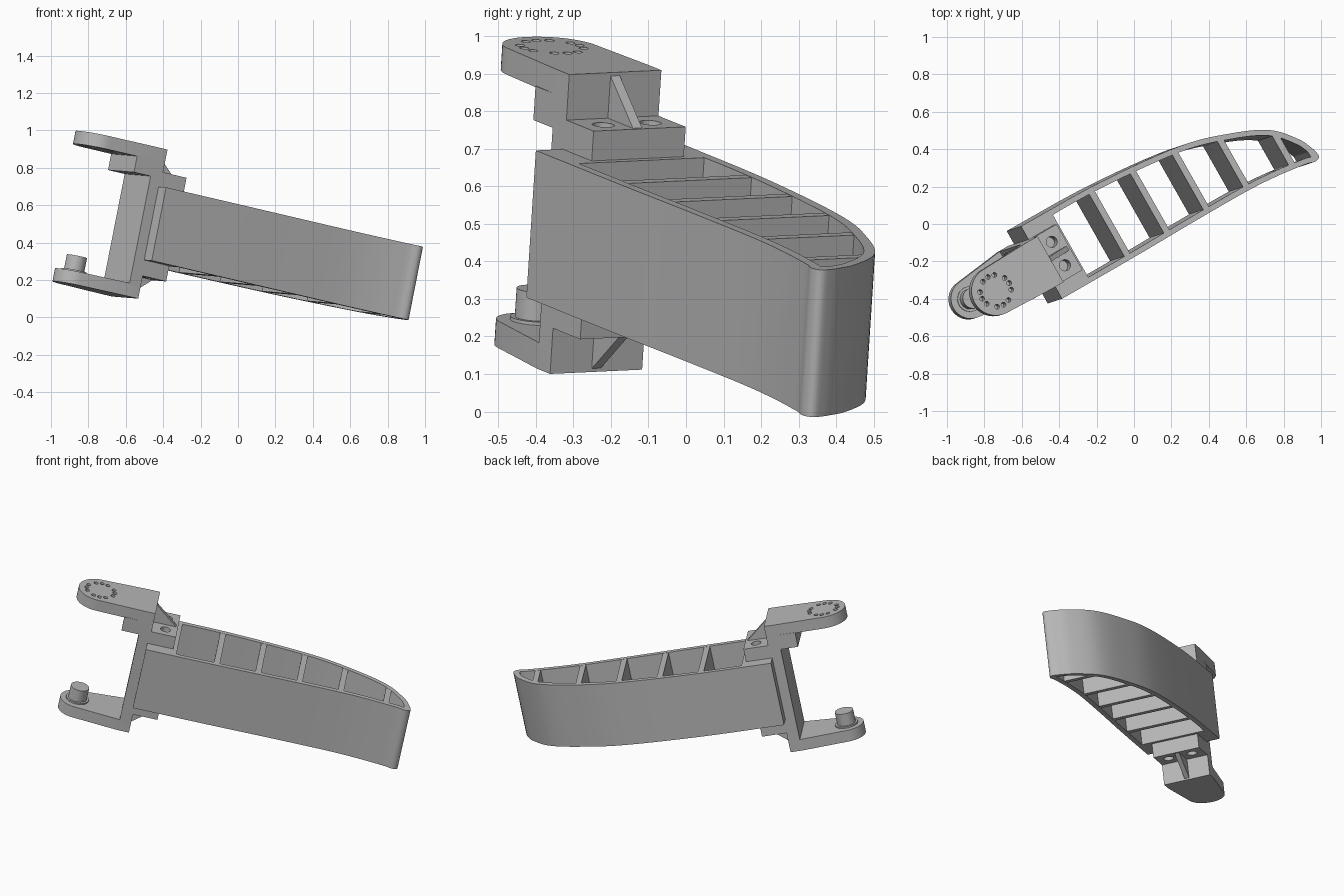
import bpy, bmesh, math
from mathutils import Vector, Matrix

cube = bpy.data.objects.get("Cube")
if cube:
    bpy.data.objects.remove(cube, do_unlink=True)

# Tilted part frame: u along the beam, v across it, w up through it
w = Vector((0.192, 0.063, 0.979)).normalized()
head = math.radians(30)
u = Vector((math.cos(head), math.sin(head), 0))
u.z = -(w.x * u.x + w.y * u.y) / w.z
u.normalize()
v = w.cross(u)
FRAME = Matrix((u, v, w)).transposed().to_4x4()

grey = bpy.data.materials.new("plain_grey")
grey.use_nodes = True
grey.diffuse_color = (0.48, 0.48, 0.48, 1)
grey.node_tree.nodes["Principled BSDF"].inputs["Base Color"].default_value = grey.diffuse_color

MID_V, MID_W = 0.093, 0.38       # symmetry planes of the part
BEAM_LO, BEAM_HI = 0.182, 0.582


def prisms(name, shapes, axis="w"):
    """Object made of extruded outlines; each shape is (points, low, high)."""
    bm = bmesh.new()
    for pts, lo, hi in shapes:
        def place(p, h):
            return (p[0], p[1], h) if axis == "w" else (p[0], h, p[1])
        a = [bm.verts.new(place(p, lo)) for p in pts]
        b = [bm.verts.new(place(p, hi)) for p in pts]
        bm.faces.new(a)
        bm.faces.new(b)
        for i in range(len(pts)):
            j = (i + 1) % len(pts)
            bm.faces.new((a[i], a[j], b[j], b[i]))
    bmesh.ops.recalc_face_normals(bm, faces=bm.faces)
    mesh = bpy.data.meshes.new(name)
    bm.to_mesh(mesh)
    bm.free()
    mesh.materials.append(grey)
    obj = bpy.data.objects.new(name, mesh)
    bpy.context.collection.objects.link(obj)
    obj.matrix_world = FRAME
    return obj


def rect(u0, u1, v0, v1):
    return [(u0, v0), (u1, v0), (u1, v1), (u0, v1)]


def circle(cu, cv, r, n=24):
    return [(cu + r * math.cos(2 * math.pi * i / n), cv + r * math.sin(2 * math.pi * i / n))
            for i in range(n)]


def cut(obj, cutter):
    mod = obj.modifiers.new("cut", "BOOLEAN")
    mod.object = cutter
    mod.solver = "EXACT"
    cutter.hide_render = True
    cutter.hide_set(True)


def smooth_path(pts, steps=6):
    """Catmull-Rom curve through the points."""
    p = [Vector(q) for q in pts]
    p = [2 * p[0] - p[1]] + p + [2 * p[-1] - p[-2]]
    out = []
    for a, b, c, d in zip(p, p[1:], p[2:], p[3:]):
        for s in range(steps):
            t = s / steps
            out.append(0.5 * (2 * b + (c - a) * t + (2 * a - 5 * b + 4 * c - d) * t * t
                              + (3 * b - a - 3 * c + d) * t ** 3))
    return out + [p[-2]]


def height_at(path, x):
    """Cross position of a path at a given length position."""
    for a, b in zip(path, path[1:]):
        if min(a.x, b.x) <= x <= max(a.x, b.x) and a.x != b.x:
            return a.y + (b.y - a.y) * (x - a.x) / (b.x - a.x)
    return path[-1].y


# Curved beam: concave front side, rounded tip, convex back side
front = smooth_path([(-0.66, -0.13), (-0.2, -0.13), (0.15, -0.126), (0.5, -0.126),
                     (0.7, -0.138), (0.87, -0.16)])
tip = smooth_path([(0.87, -0.16), (0.915, -0.172), (0.943, -0.155), (0.935, -0.11)], 4)
back = smooth_path([(0.935, -0.11), (0.893, -0.025), (0.778, 0.097), (0.577, 0.188),
                    (0.305, 0.263), (-0.17, 0.308), (-0.66, 0.316)])
outline = front + tip[1:] + back[1:]
beam = prisms("beam", [(outline, BEAM_LO, BEAM_HI)])

# Hollow inside of the beam, open above and below
WALL, CELL_START = 0.03, -0.478
inner = []
for a, b, c in zip(outline, outline[1:], outline[2:]):
    t = (c - a).normalized()
    q = b + Vector((-t.y, t.x)) * WALL
    if CELL_START < q.x < 0.905:
        inner.append(q)
inner = [Vector((CELL_START, -0.1))] + inner + [Vector((CELL_START, 0.283))]
cut(beam, prisms("beam_hollow_cutter", [(inner, BEAM_LO - 0.1, BEAM_HI + 0.1)]))

# Cross ribs
ribs = []
for pos in (-0.25, 0.0, 0.25, 0.5, 0.775):
    u1 = pos + 0.035
    near = [(pos, height_at(front, pos) + 0.01), (u1, height_at(front, u1) + 0.01)]
    far = [(u1, height_at(back, u1) - 0.01), (pos, height_at(back, pos) - 0.01)]
    ribs.append((near + far, BEAM_LO + 0.001, BEAM_HI - 0.001))
prisms("beam_ribs", ribs)

# Bracket column behind the beam
HALF = 0.141
V0, V1 = MID_V - HALF, MID_V + HALF
prisms("bracket_column", [(rect(-0.72, -0.65, V0, V1), 0.03, 0.73)])


def tongue(centre, r):
    """Tapered plate outline with a rounded free end."""
    lean = math.asin((HALF - r) / (-0.72 - centre))
    start = math.pi / 2 + lean
    span = math.pi - 2 * lean
    arc = [(centre + r * math.cos(start + span * i / 24),
            MID_V + r * math.sin(start + span * i / 24)) for i in range(25)]
    return [(-0.65, V0), (-0.65, V1), (-0.72, V1)] + arc + [(-0.72, V0)]


upper_plate = prisms("upper_plate", [(tongue(-0.995, 0.132), 0.716, 0.787)])
prisms("lower_plate", [(tongue(-0.985, 0.107), -0.027, 0.044)])
prisms("upper_plate_step", [(rect(-0.825, -0.69, V0, V1), 0.628, 0.72)])

# Bolt circle in the upper plate: four groups of three
holes = []
for group in range(4):
    for k in (-1, 0, 1):
        ang = math.radians(90 * group + 25 * k)
        holes.append((circle(-0.995 + 0.085 * math.cos(ang), MID_V + 0.085 * math.sin(ang),
                             0.013, 12), 0.68, 0.82))
cut(upper_plate, prisms("bolt_circle_cutter", holes))

# Pivot pin with a collar on the lower plate
prisms("pivot_pin", [(circle(-0.99, MID_V, 0.055, 32), 0.03, 0.13)])
prisms("pin_collar", [(circle(-0.99, MID_V, 0.068, 32), 0.03, 0.053)])

# Mounting blocks and gussets, mirrored above and below the beam
for name, side in (("upper", 1), ("lower", -1)):
    def span(a, b):
        return sorted((MID_W + side * a, MID_W + side * b))
    block = prisms(name + "_mounting_block", [(rect(-0.7, -0.502, V0, V1), *span(0.19, 0.283))])
    cut(block, prisms(name + "_screw_hole_cutter",
                      [(circle(-0.572, MID_V + s * 0.072, 0.03), *span(0.203, 0.4))
                       for s in (-1, 1)]))
    tri = [(-0.66, MID_W + side * 0.406), (-0.51, MID_W + side * 0.28),
           (-0.66, MID_W + side * 0.28)]
    prisms(name + "_gusset", [(tri, MID_V - 0.014, MID_V + 0.014)], axis="v")

# Smooth curved sides, keep edges sharp
bpy.ops.object.select_all(action="DESELECT")
for obj in bpy.context.collection.objects:
    if obj.type == "MESH" and obj.active_material == grey and not obj.hide_render:
        obj.select_set(True)
        bpy.context.view_layer.objects.active = obj
bpy.ops.object.shade_smooth_by_angle(angle=math.radians(30))
